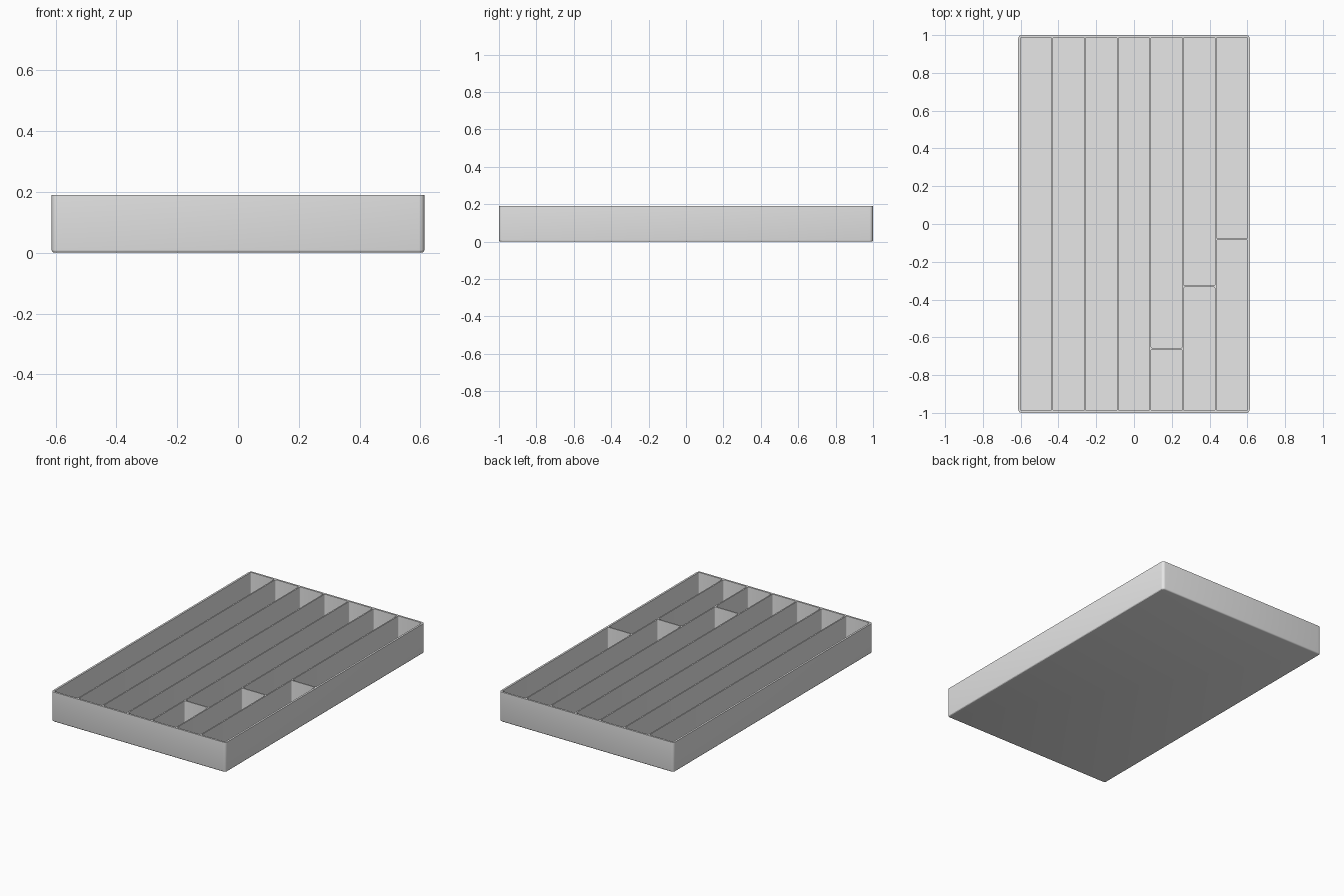
import bpy, bmesh
from mathutils import Matrix, Vector

if "Cube" in bpy.data.objects:
    bpy.data.objects.remove(bpy.data.objects["Cube"])

HALF_X, HALF_Y, HEIGHT = 0.613, 1.0, 0.19
WALL, DIVIDER, FLOOR = 0.012, 0.008, 0.012
COLUMNS = 7
PITCH = 2 * (HALF_X - WALL + DIVIDER / 2) / COLUMNS
# Cross dividers: column number and y position
CROSS = {4: -0.66, 5: -0.33, 6: -0.08}

grey = bpy.data.materials.new("light grey plastic")
grey.use_nodes = True
grey.diffuse_color = (0.8, 0.8, 0.8, 1)
grey.node_tree.nodes["Principled BSDF"].inputs["Base Color"].default_value = (0.8, 0.8, 0.8, 1)


def rounded_box(low, high, corner, bottom=0):
    """Box with rounded upright edges and, if wanted, a rounded bottom rim."""
    low, high = Vector(low), Vector(high)
    bm = bmesh.new()
    bmesh.ops.create_cube(bm, size=1, matrix=Matrix.Translation((low + high) / 2)
                          @ Matrix.Diagonal((high - low).to_4d()))
    upright = [e for e in bm.edges if abs(e.verts[0].co.z - e.verts[1].co.z) > 1e-4]
    bmesh.ops.bevel(bm, geom=upright, offset=corner, segments=4, profile=0.5, affect='EDGES')
    if bottom:
        rim = [e for e in bm.edges if all(v.co.z < low.z + 1e-4 for v in e.verts)]
        bmesh.ops.bevel(bm, geom=rim, offset=bottom, segments=3, profile=0.5, affect='EDGES')
    return bm


def make_object(name, bm):
    mesh = bpy.data.meshes.new(name)
    bmesh.ops.recalc_face_normals(bm, faces=bm.faces)
    bm.to_mesh(mesh)
    bm.free()
    mesh.materials.append(grey)
    obj = bpy.data.objects.new(name, mesh)
    bpy.context.collection.objects.link(obj)
    return obj


# Solid tray body
tray = make_object("divided_tray", rounded_box(
    (-HALF_X, -HALF_Y, 0), (HALF_X, HALF_Y, HEIGHT), 0.018, 0.009))

# Compartments, some columns split by a cross divider
pockets = bmesh.new()
for column in range(COLUMNS):
    x0 = -HALF_X + WALL + column * PITCH
    x1 = x0 + PITCH - DIVIDER
    spans = [(-HALF_Y + WALL, HALF_Y - WALL)]
    if column in CROSS:
        y = CROSS[column]
        spans = [(spans[0][0], y - DIVIDER / 2), (y + DIVIDER / 2, spans[0][1])]
    for y0, y1 in spans:
        part = rounded_box((x0, y0, FLOOR), (x1, y1, HEIGHT + 0.1), 0.007)
        temp = bpy.data.meshes.new("pocket")
        part.to_mesh(temp)
        part.free()
        pockets.from_mesh(temp)
        bpy.data.meshes.remove(temp)
cutter = make_object("pocket_cutter", pockets)
cutter.hide_render = True

# Hollow out the tray
bpy.ops.object.select_all(action='DESELECT')
tray.select_set(True)
bpy.context.view_layer.objects.active = tray
hollow = tray.modifiers.new("hollow", 'BOOLEAN')
hollow.operation, hollow.solver, hollow.object = 'DIFFERENCE', 'EXACT', cutter
bpy.ops.object.modifier_apply(modifier=hollow.name)
bpy.data.objects.remove(cutter)
bpy.ops.object.shade_smooth_by_angle()
